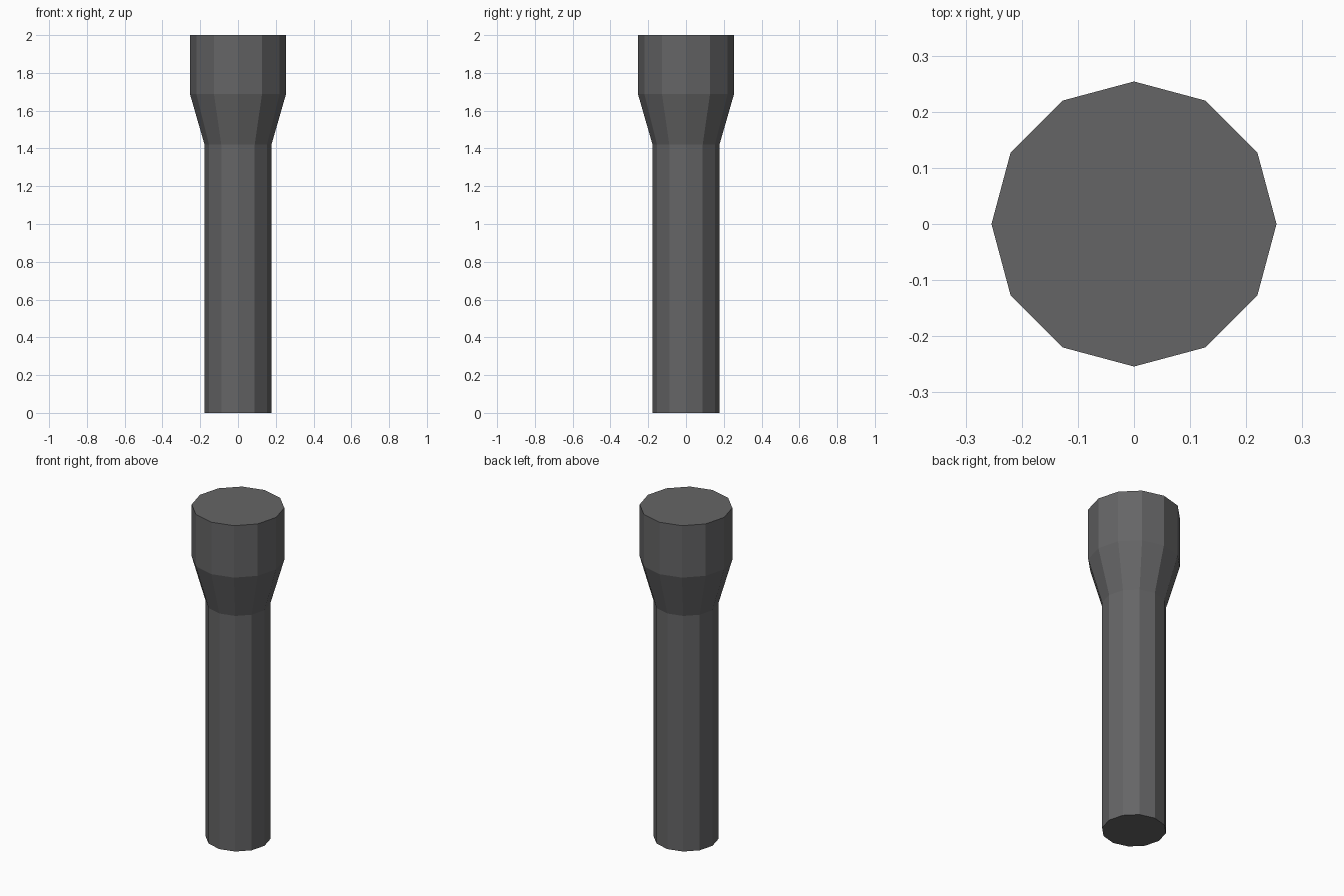
import bpy, bmesh, math

if "Cube" in bpy.data.objects:
    bpy.data.objects.remove(bpy.data.objects["Cube"])

SIDES = 12
# (radius, height) profile: straight shaft, flared neck, wide head
PROFILE = [(0.177, 0.0), (0.177, 1.42), (0.254, 1.687), (0.254, 2.0)]

grey = bpy.data.materials.new("dark_grey")
grey.diffuse_color = (0.13, 0.13, 0.133, 1.0)
grey.use_nodes = True
grey.node_tree.nodes["Principled BSDF"].inputs["Base Color"].default_value = grey.diffuse_color


def lathe(name, profile, material):
    """Closed, flat-shaded turned solid with a corner on the +x axis."""
    bm = bmesh.new()
    rings = []
    for r, z in profile:
        angles = [2 * math.pi * i / SIDES for i in range(SIDES)]
        rings.append([bm.verts.new((r * math.cos(a), r * math.sin(a), z)) for a in angles])
    for low, high in zip(rings, rings[1:]):
        for i in range(SIDES):
            j = (i + 1) % SIDES
            bm.faces.new((low[i], low[j], high[j], high[i]))
    bm.faces.new(rings[0][::-1])   # bottom cap
    bm.faces.new(rings[-1])        # top cap
    mesh = bpy.data.meshes.new(name)
    bm.to_mesh(mesh)
    bm.free()
    mesh.materials.append(material)
    obj = bpy.data.objects.new(name, mesh)
    bpy.context.collection.objects.link(obj)
    return obj


# Shaft, neck and head in one turned piece
lathe("torch_body", PROFILE, grey)
